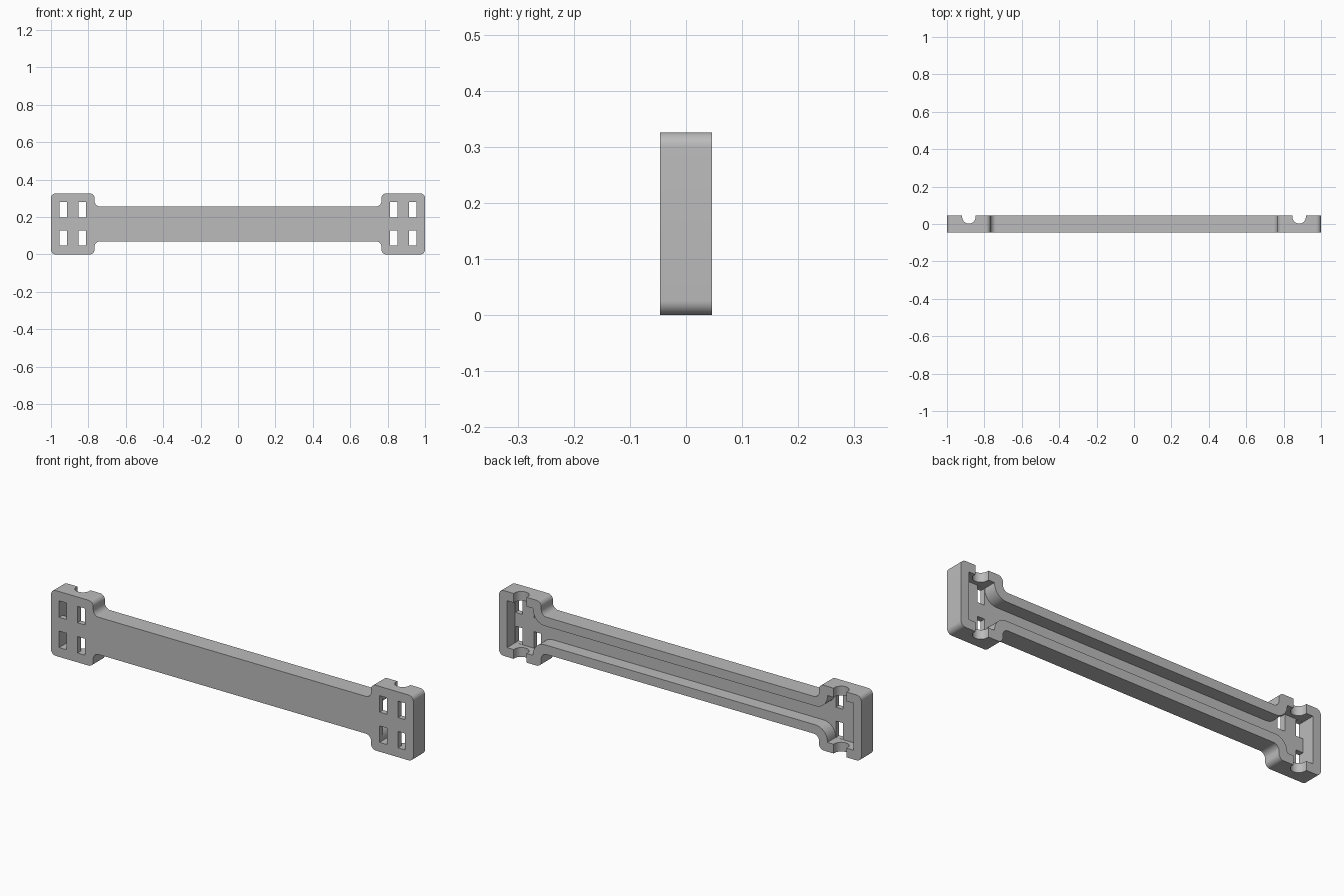
import bpy, bmesh, math
from mathutils import Vector

cube = bpy.data.objects.get("Cube")
if cube:
    bpy.data.objects.remove(cube, do_unlink=True)

MID = 0.163      # half height of the end blocks
BACK = 0.046     # half depth
FLOOR = -0.019   # depth of the pocket floor
SEG = 10


def rounded(corners):
    """Round the right-angled corners (u, v, radius) of a polygon."""
    out = []
    n = len(corners)
    for i, (u, v, r) in enumerate(corners):
        p = Vector((u, v))
        if r == 0:
            out.append(p)
            continue
        a = (Vector(corners[i - 1][:2]) - p).normalized()
        b = (Vector(corners[(i + 1) % n][:2]) - p).normalized()
        for k in range(SEG + 1):
            t = math.pi / 2 * k / SEG
            out.append(p + (a + b) * r - b * r * math.cos(t) - a * r * math.sin(t))
    return out


def four_way(quarter):
    """Mirror one quarter of an outline in both axes."""
    out = []
    for sx, sz in ((1, 1), (-1, 1), (-1, -1), (1, -1)):
        part = [(sx * x, sz * z, r) for x, z, r in quarter]
        out += part if sx * sz > 0 else part[::-1]
    return out


def prism(name, points, start, end, along):
    """Extrude a flat outline along y or z."""
    def place(p, h):
        return (p.x, h, p.y + MID) if along == "y" else (p.x, p.y, h)
    bm = bmesh.new()
    face = bm.faces.new([bm.verts.new(place(p, start)) for p in points])
    new = bmesh.ops.extrude_face_region(bm, geom=[face])["geom"]
    shift = Vector(place(Vector((0, 0)), end)) - Vector(place(Vector((0, 0)), start))
    bmesh.ops.translate(bm, vec=shift, verts=[g for g in new if isinstance(g, bmesh.types.BMVert)])
    bmesh.ops.remove_doubles(bm, verts=bm.verts, dist=1e-5)
    bmesh.ops.recalc_face_normals(bm, faces=bm.faces)
    mesh = bpy.data.meshes.new(name)
    bm.to_mesh(mesh)
    bm.free()
    obj = bpy.data.objects.new(name, mesh)
    bpy.context.collection.objects.link(obj)
    return obj


def box(x0, x1, v0, v1, r=0):
    return rounded([(x0, v0, r), (x1, v0, r), (x1, v1, 0), (x0, v1, 0)])


# Bar with a wide block at each end
body = prism("bracket_bar", rounded(four_way(
    [(1, MID, 0.026), (0.767, MID, 0.026), (0.767, 0.093, 0.03)])), -BACK, BACK, "y")

# Pocket in the back, leaving an even wall all round
cutters = [prism("pocket_cutter", rounded(four_way(
    [(0.956, 0.117, 0), (0.813, 0.117, 0), (0.813, 0.047, 0.066)])), FLOOR, 0.1, "y")]

for s in (-1, 1):
    # Four slots through the floor of each block
    for x in (0.8335, 0.9355):
        for z in (-0.0755, 0.0755):
            cutters.append(prism("slot_cutter", box(
                s * x - 0.02, s * x + 0.02, z - 0.041, z + 0.041), -0.1, 0.01, "y"))
    # Round-bottomed rod notch through the upper and lower walls
    x = s * 0.883
    cutters.append(prism("notch_cutter", box(
        x - 0.036, x + 0.036, 0.002, 0.1, 0.036), -0.1, 0.5, "z"))

# Cut everything, then drop the cutters
bpy.context.view_layer.objects.active = body
for c in cutters:
    c.hide_render = True
    mod = body.modifiers.new("cut", "BOOLEAN")
    mod.operation = "DIFFERENCE"
    mod.solver = "EXACT"
    mod.object = c
    bpy.ops.object.modifier_apply(modifier=mod.name)
    bpy.data.objects.remove(c, do_unlink=True)

# Plain grey finish
grey = bpy.data.materials.new("plain_grey")
grey.use_nodes = True
colour = (0.5, 0.5, 0.5, 1)
grey.diffuse_color = colour
grey.node_tree.nodes["Principled BSDF"].inputs["Base Color"].default_value = colour
body.data.materials.clear()
body.data.materials.append(grey)
for p in body.data.polygons:
    p.material_index = 0

bpy.ops.object.select_all(action="DESELECT")
body.select_set(True)
bpy.ops.object.shade_smooth_by_angle(angle=math.radians(30))
